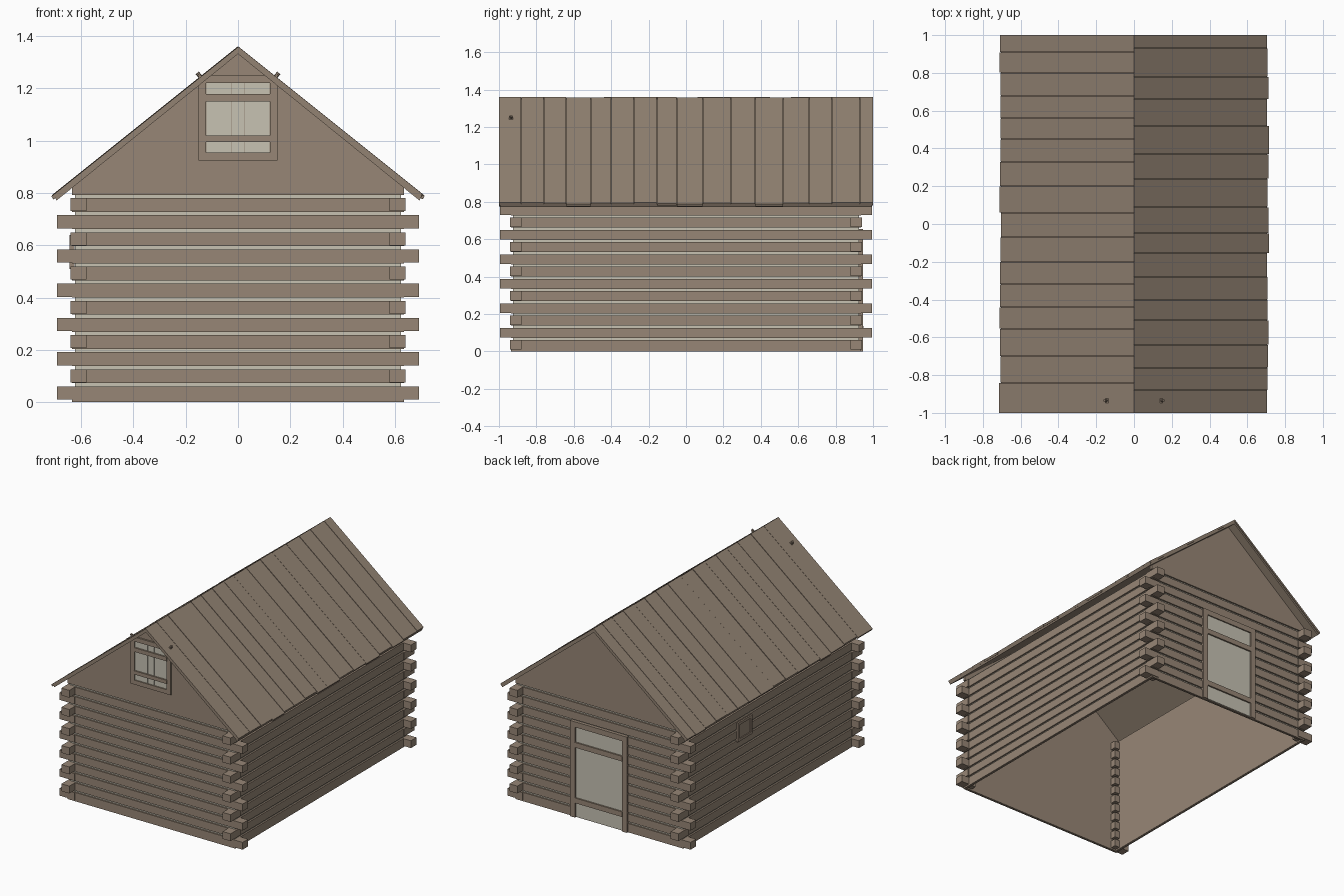
import bpy
import bmesh
import random
from mathutils import Vector

random.seed(4)
if "Cube" in bpy.data.objects:
    bpy.data.objects.remove(bpy.data.objects["Cube"])


def material(name, color):
    m = bpy.data.materials.new(name)
    m.use_nodes = True
    m.diffuse_color = (*color, 1)
    m.node_tree.nodes["Principled BSDF"].inputs["Base Color"].default_value = (*color, 1)
    return m


log_brown = material("log brown", (0.31, 0.24, 0.18))
roof_brown = material("roof brown", (0.29, 0.225, 0.17))
pale = material("pale plaster", (0.57, 0.54, 0.45))


def prism(bm, section, y0, y1):
    """Extrude an outline in x and z along y."""
    face = bm.faces.new([bm.verts.new((x, y0, z)) for x, z in section])
    new = bmesh.ops.extrude_face_region(bm, geom=[face])["geom"]
    verts = [v for v in new if isinstance(v, bmesh.types.BMVert)]
    bmesh.ops.translate(bm, vec=Vector((0, y1 - y0, 0)), verts=verts)


def box(bm, x0, x1, y0, y1, z0, z1):
    prism(bm, [(x0, z0), (x1, z0), (x1, z1), (x0, z1)], y0, y1)


def finish(name, bm, mat):
    bmesh.ops.recalc_face_normals(bm, faces=bm.faces)
    mesh = bpy.data.meshes.new(name)
    bm.to_mesh(mesh)
    bm.free()
    mesh.materials.append(mat)
    ob = bpy.data.objects.new(name, mesh)
    bpy.context.collection.objects.link(ob)
    return ob


HX, HY = 0.635, 0.935      # outer faces of the walls
PITCH, ROWS = 0.0655, 12
WALL_TOP = 0.793
RIDGE, SLOPE = 1.362, 0.8
UNDER = RIDGE - 0.03


def wall_ring(bm, outer, inner, z0, z1):
    """Four thin slabs; outer and inner are insets from the wall faces."""
    for s in (-1, 1):
        box(bm, s * (HX - inner), s * (HX - outer), -HY + outer, HY - outer, z0, z1)
        box(bm, -HX + outer, HX - outer, s * (HY - inner), s * (HY - outer), z0, z1)


# Log courses, pale filling between them and the inner lining
bm = bmesh.new()
for k in range(ROWS):
    wall_ring(bm, 0, 0.012, k * PITCH + (0.007 if k else 0), k * PITCH + 0.06)
finish("wall_logs", bm, log_brown)
bm = bmesh.new()
wall_ring(bm, 0.011, 0.015, 0.003, WALL_TOP)
finish("wall_filling", bm, pale)
bm = bmesh.new()
wall_ring(bm, 0.015, 0.018, 0, WALL_TOP)
finish("wall_lining", bm, log_brown)

# Log ends alternate between the two directions at each corner
bm = bmesh.new()
for k in range(ROWS):
    z0 = k * PITCH + 0.01
    x1, y1 = (0.693, 0.94) if k % 2 == 0 else (0.64, 0.995)
    for sx in (-1, 1):
        for sy in (-1, 1):
            box(bm, sx * 0.58, sx * x1, sy * 0.88, sy * y1, z0, z0 + 0.05)
finish("log_ends", bm, log_brown)

# Gables
for name, s in (("front_gable", -1), ("back_gable", 1)):
    bm = bmesh.new()
    low = UNDER - SLOPE * HX
    prism(bm, [(-HX, WALL_TOP), (HX, WALL_TOP), (HX, low), (0, UNDER), (-HX, low)],
          s * (HY - 0.018), s * HY)
    finish(name, bm, log_brown)


def slope_slab(bm, side, top, thick, eave, y0, y1):
    drop = SLOPE * eave
    prism(bm, [(0, top), (side * eave, top - drop),
               (side * (eave - thick * 0.5), top - drop - thick * 0.9),
               (0, top - thick)], y0, y1)


# Roof deck
bm = bmesh.new()
for side in (-1, 1):
    slope_slab(bm, side, RIDGE - 0.012, 0.018, 0.703, -0.995, 0.995)
finish("roof_deck", bm, roof_brown)

# Roof planks of uneven width and length
seams = {
    1: [-1, -.88, -.76, -.64, -.51, -.4, -.28, -.155, -.05, .09, .24, .37, .52, .66, .78, .93, 1],
    -1: [-1, -.84, -.7, -.555, -.44, -.32, -.2, -.07, .06, .2, .33, .45, .56, .68, .8, .91, 1],
}
for name, side in (("left_planks", 1), ("right_planks", -1)):
    bm = bmesh.new()
    for a, b in zip(seams[side], seams[side][1:]):
        slope_slab(bm, side, RIDGE - random.uniform(0, 0.004), 0.014,
                   random.uniform(0.704, 0.715),
                   a + (0.0015 if a > -1 else 0), b - (0.0015 if b < 1 else 0))
    finish(name, bm, roof_brown)

# Roof pegs
for name, side in (("left_peg", 1), ("right_peg", -1)):
    bpy.ops.mesh.primitive_cylinder_add(
        vertices=8, radius=0.008, depth=0.035,
        location=(side * 0.145, -0.935, RIDGE - SLOPE * 0.145))
    peg = bpy.context.object
    peg.name = name
    normal = Vector((side * SLOPE, 0, 1))
    peg.rotation_euler = normal.to_track_quat("Z", "Y").to_euler()
    peg.data.materials.append(roof_brown)


def opening(name, sy, w, z0, z1, rim, sill, bars, seam_xs, boards_mat=pale):
    """Framed boarded opening on the front or back wall."""
    y = lambda d: sy * (HY + d)
    bm = bmesh.new()
    for s in (-1, 1):
        box(bm, s * (w - rim), s * w, y(-0.01), y(0.012), z0, z1)
    box(bm, -w, w, y(-0.01), y(0.012), z1 - rim, z1)
    if sill:
        box(bm, -w, w, y(-0.01), y(0.012), z0, z0 + rim)
    finish(name + "_frame", bm, log_brown)
    inner = w - rim
    bm = bmesh.new()
    edges = [-inner] + seam_xs + [inner]
    for a, b in zip(edges, edges[1:]):
        box(bm, a + 0.001, b - 0.001, y(-0.01), y(0.004),
            z0 + (rim if sill else 0.005), z1 - rim)
    finish(name + "_boards", bm, boards_mat)
    bm = bmesh.new()
    for a, b in bars:
        box(bm, -inner - 0.003, inner + 0.003, y(0), y(0.014), a, b)
    finish(name + "_braces", bm, log_brown)


opening("gable_window", -1, 0.152, 0.925, 1.25, 0.03, True,
        [(0.995, 1.02), (1.15, 1.178)], [-0.025, 0.023])
opening("back_door", 1, 0.215, 0, 0.655, 0.037, False,
        [(0.1, 0.135), (0.48, 0.515)], [])

# Small shuttered window on the right wall
bm = bmesh.new()
x0, x1 = -HX - 0.01, -HX + 0.01
for a, b in ((0.2, 0.22), (0.34, 0.36)):
    box(bm, x0, x1, a, b, 0.51, 0.64)
for a, b in ((0.51, 0.528), (0.622, 0.64)):
    box(bm, x0, x1, 0.2, 0.36, a, b)
finish("side_window_frame", bm, log_brown)
bm = bmesh.new()
box(bm, -HX - 0.004, x1, 0.215, 0.345, 0.52, 0.63)
finish("side_window_shutter", bm, log_brown)
